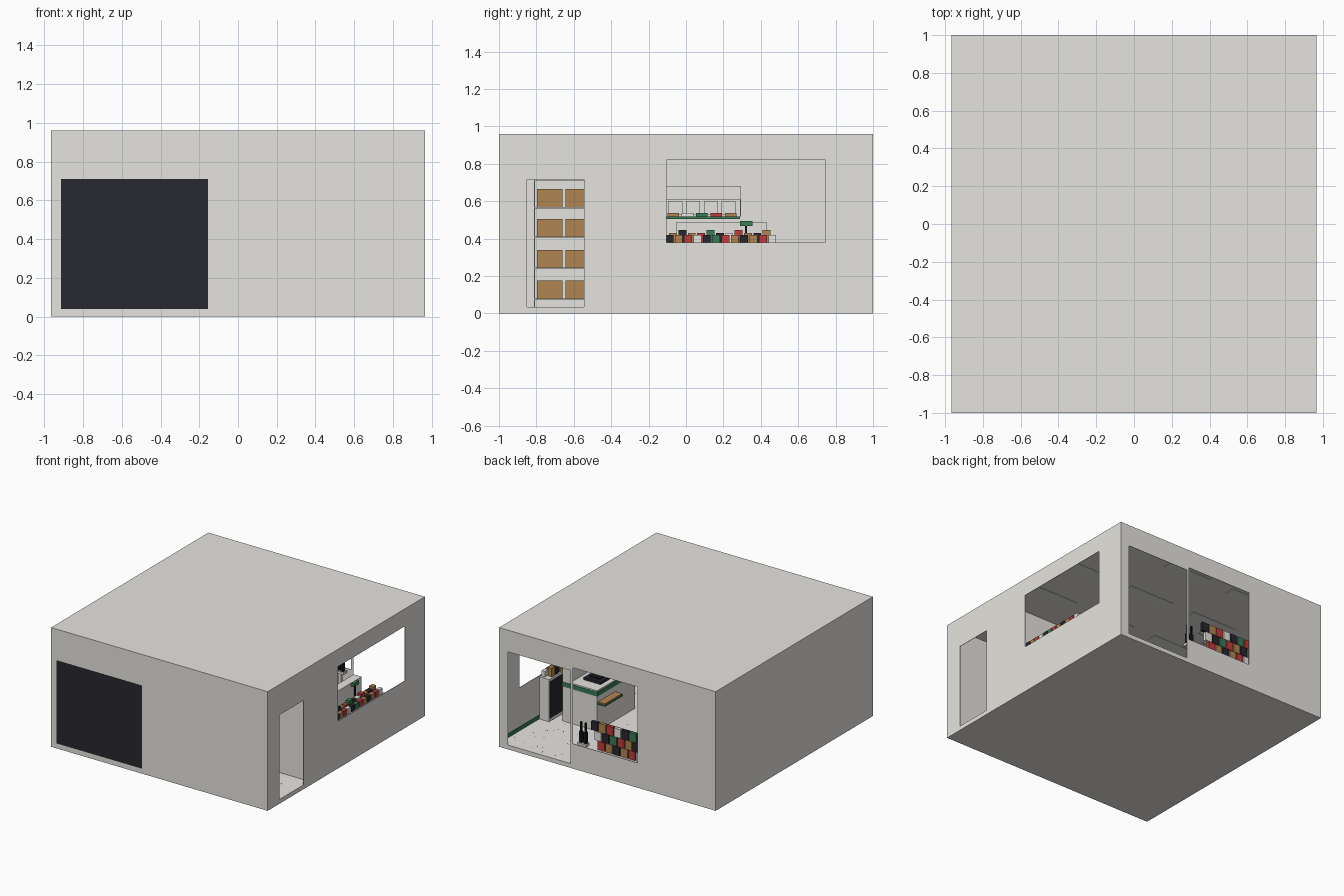
import bpy
import bmesh
import random
from mathutils import Matrix, Vector

random.seed(4)
if "Cube" in bpy.data.objects:
    bpy.data.objects.remove(bpy.data.objects["Cube"])


def make_material(name, colour):
    mat = bpy.data.materials.new(name)
    mat.use_nodes = True
    rgba = (*colour, 1)
    mat.diffuse_color = rgba
    mat.node_tree.nodes["Principled BSDF"].inputs["Base Color"].default_value = rgba
    return mat


COLOURS = {
    "plaster": (.79, .775, .735),
    "white": (.82, .81, .77),
    "charcoal": (.02, .02, .029),
    "green": (.04, .2, .09),
    "red": (.52, .045, .045),
    "cardboard": (.44, .235, .085),
    "black": (.008, .008, .01),
}
MATERIALS = {name: make_material(name, c) for name, c in COLOURS.items()}
GOODS = ["charcoal", "cardboard", "red", "white", "charcoal", "green", "red", "cardboard"]


def build(name, boxes):
    """One object from boxes given as (x range, y range, z range, colour)."""
    bm = bmesh.new()
    used = []
    for xs, ys, zs, colour in boxes:
        if colour not in used:
            used.append(colour)
        low, high = Vector((xs[0], ys[0], zs[0])), Vector((xs[1], ys[1], zs[1]))
        place = Matrix.Translation((low + high) / 2) @ Matrix.Diagonal((*(high - low), 1))
        verts = bmesh.ops.create_cube(bm, size=1, matrix=place)["verts"]
        for face in {f for v in verts for f in v.link_faces}:
            face.material_index = used.index(colour)
    mesh = bpy.data.meshes.new(name)
    bm.to_mesh(mesh)
    bm.free()
    for colour in used:
        mesh.materials.append(MATERIALS[colour])
    obj = bpy.data.objects.new(name, mesh)
    bpy.context.collection.objects.link(obj)
    return obj


def cut(target, xs, ys, zs):
    cutter = build("cutter", [(xs, ys, zs, "plaster")])
    cutter.hide_render = True
    mod = target.modifiers.new("opening", "BOOLEAN")
    mod.operation, mod.solver, mod.object = "DIFFERENCE", "EXACT", cutter
    bpy.context.view_layer.objects.active = target
    bpy.ops.object.modifier_apply(modifier=mod.name)
    bpy.data.objects.remove(cutter)


# Building shell: hollow, thin walled, with its openings
W, D, H, T, FLOOR = .965, 1, .96, .004, .035
IX, IY = W - T, D - T
CEILING = H - T
shutter_x, shutter_z = (-.915, -.155), (.04, .71)
through_side, through_back, through_front = (.9, 1.1), (.9, 1.1), (-1.1, -.9)
shell = build("building_shell", [((-W, W), (-D, D), (0, H), "plaster")])
cut(shell, (-IX, IX), (-IY, IY), (FLOOR - T, CEILING))
cut(shell, through_side, (-.85, -.545), (FLOOR, .715))
cut(shell, through_side, (-.105, .745), (.38, .82))
cut(shell, (.33, .887), through_back, (FLOOR, .785))
cut(shell, (-.27, .308), through_back, (.2, .812))
cut(shell, shutter_x, through_front, shutter_z)

# Flush shutter, partition, floor and ceiling lights
build("shutter", [(shutter_x, (-D, -IY), shutter_z, "charcoal")])
PART_Y = -.47
build("partition_wall", [((-IX, IX), (PART_Y, PART_Y + T), (FLOOR, CEILING), "plaster")])
build("floor", [((-IX, IX), (-IY, IY), (FLOOR - T, FLOOR), "white")])
speckles = []
for _ in range(500):
    x, y = random.uniform(-.94, .94), random.uniform(-.97, .97)
    s = random.uniform(.003, .006)
    speckles.append(((x, x + s), (y, y + s), (FLOOR, FLOOR + .0005), "charcoal"))
build("floor_speckles", speckles)
build("ceiling_lights", [((x, x + .4), (y, y + .08), (CEILING - .003, CEILING), "white")
                         for x in (-.7, -.1, .45) for y in (-.2, .25, .7)])

# Green skirting around the sales room
skirt = (FLOOR, .065)
build("skirting", [
    ((IX - T, IX), (PART_Y + T, IY), skirt, "green"),
    ((-IX, T - IX), (PART_Y + T, IY), skirt, "green"),
    ((-IX, IX), (PART_Y + T, PART_Y + T * 2), skirt, "green"),
])

# Stockroom racking with cartons
rack_x, rack_y, rack_top = (-.94, -.7), (-.81, -.49), .715
rack = [(rack_x, rack_y, (z - .008, z), "plaster") for z in (.08, .245, .41, .57, rack_top)]
for x in rack_x:
    for y in rack_y:
        rack.append(((x - T, x + T), (y - T, y + T), (FLOOR, rack_top), "plaster"))
build("stock_rack", rack)
build("stock_cartons", [((-.92, -.71), (y, y + .138), (z, z + .095), "cardboard")
                        for z in (.08, .245, .41, .57) for y in (-.797, -.643)])

# Chilled cabinet below the side window, with two tiers of goods on top
cab_y, cab_top = (-.12, .5), .375
build("side_cabinet", [
    ((.87, .955), cab_y, (FLOOR, cab_top), "plaster"),
    ((.866, .87), (cab_y[0] + .01, cab_y[1] - .01), (.06, cab_top - .02), "charcoal"),
])
packs = []
for i in range(12):
    y = cab_y[0] + .01 + i * .05
    packs.append(((.92, .95), (y, y + .042), (cab_top, .42), GOODS[i % 8]))
    if i < 11:
        top = .445 if i % 3 == 1 else .43
        packs.append(((.88, .915), (y + .02, y + .062), (cab_top, top), GOODS[(i * 3 + 1) % 8]))
build("side_goods", packs)

# Upright display of goods behind the back window, rows staggered
rack, packs = [], []
for row in range(3):
    z0 = .345 - row * .073
    rack.append(((-.42, .16 - row * .03), (.93, .955), (z0 - .01, z0), "plaster"))
    for i in range(8):
        x = .1 - row * .03 - i * .068
        packs.append(((x, x + .06), (.955, .98), (z0, z0 + .07), GOODS[(i + row * 3) % 8]))
rack.append(((-.42, .1), (.925, .93), (FLOOR, .4), "plaster"))
build("back_display_rack", rack)
build("back_display_goods", packs)

# Pair of bottles on a small stand
build("bottle_stand", [((.215, .295), (.92, .965), (.18, .2), "plaster"),
                       ((.245, .265), (.93, .95), (FLOOR, .18), "plaster")])
bottles = []
for x in (.235, .275):
    for r, z in ((.012, (.2, .29)), (.006, (.29, .365))):
        bottles.append(((x - r, x + r), (.94 - r, .94 + r), z, "black"))
build("bottles", bottles)

# Service counter with raised ledge, green trim, till and tray
cx, cy, c_top = (.49, .8), (-.05, .43), .36
trim = (c_top - .045, c_top - .01)
build("service_counter", [
    (cx, cy, (FLOOR, c_top), "plaster"),
    ((.73, cx[1]), cy, (c_top, .49), "plaster"),
    (cx, (cy[1], cy[1] + T), trim, "green"),
    ((cx[0] - T, cx[0]), cy, trim, "green"),
])
build("till", [
    ((.53, .68), (.17, .33), (c_top, c_top + .02), "charcoal"),
    ((.56, .65), (.2, .3), (c_top + .02, c_top + .03), "black"),
])
build("counter_tray", [
    ((.42, cx[0] - T), (.2, .43), (.25, .26), "green"),
    ((.425, cx[0] - T), (.205, .425), (.26, .27), "cardboard"),
])
build("card_reader", [
    ((.805, .83), (.29, .355), (.468, .495), "green"),
    ((.812, .822), (.315, .325), (c_top, .468), "black"),
    ((.8, .83), (.29, .35), (c_top - .01, c_top), "black"),
])

# Wall display: green shelf, four framed panels and an overhead box
dx, dy = (-.955, -.6), (-.12, .29)
wall_display = [
    (dx, dy, (.505, .517), "green"),
    (dx, dy, (.61, .68), "plaster"),
    (dx, (dy[1], dy[1] + T), (.517, .68), "plaster"),
]
for i in range(4):
    y = -.095 + i * .095
    wall_display.append(((-.955, -.93), (y, y + .075), (.53, .6), "plaster"))
for i, colour in enumerate(["cardboard", "white", "green", "red", "cardboard"]):
    y = -.1 + i * .077
    wall_display.append(((-.7, -.62), (y, y + .062), (.517, .538), colour))
build("wall_display", wall_display)
